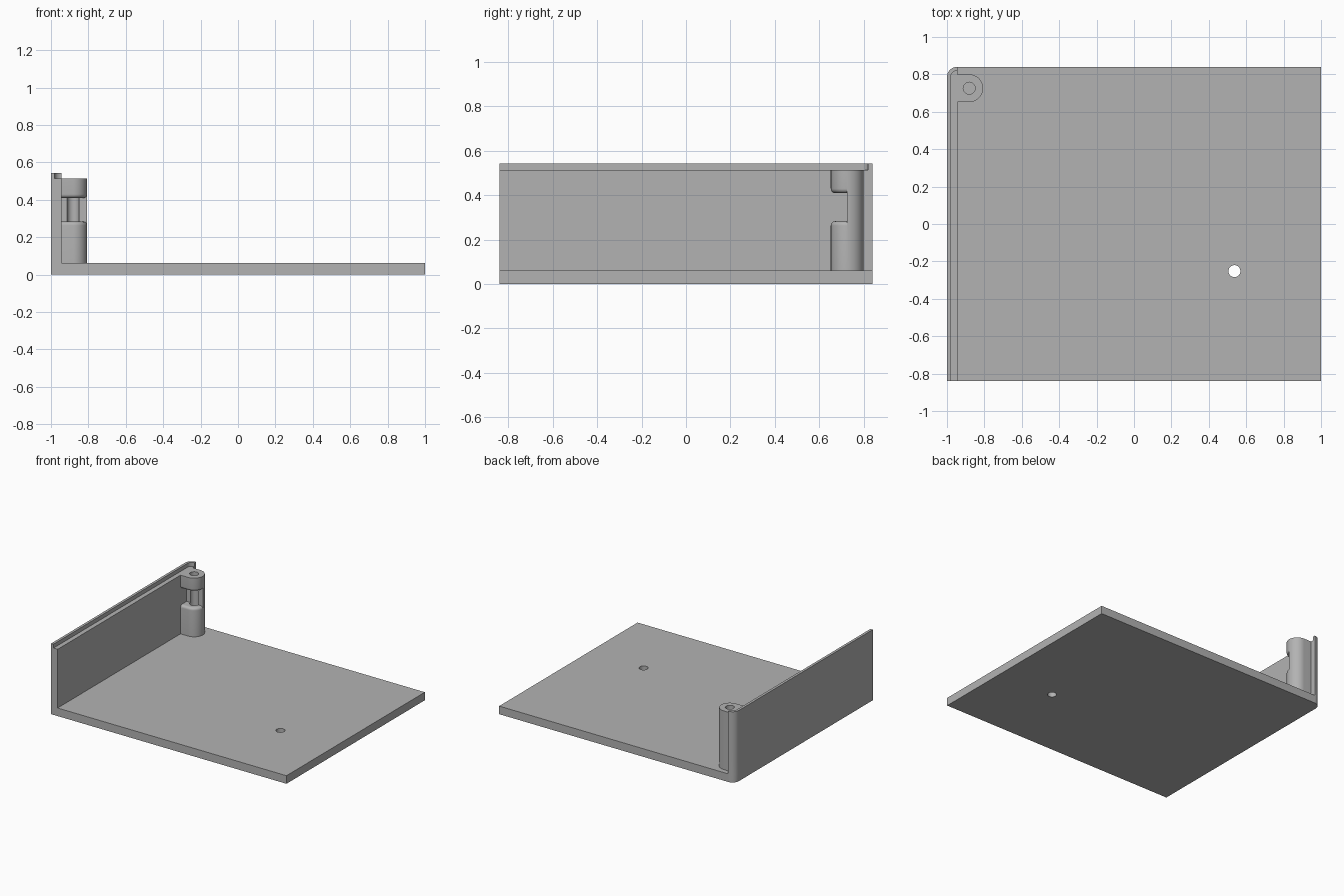
import bpy
import bmesh
from math import cos, sin, pi, radians

if "Cube" in bpy.data.objects:
    bpy.data.objects.remove(bpy.data.objects["Cube"], do_unlink=True)

grey = bpy.data.materials.new("plain_grey")
grey.use_nodes = True
grey.diffuse_color = (0.45, 0.45, 0.45, 1)
grey.node_tree.nodes["Principled BSDF"].inputs["Base Color"].default_value = grey.diffuse_color

# Main dimensions
HALF_X, HALF_Y = 1.0, 0.84
FLOOR_TOP, WALL_TOP, LIP_TOP = 0.062, 0.513, 0.543
WALL_IN, LIP_IN = -0.945, -0.98
CORNER = WALL_IN + HALF_X
POST_X, POST_Y, POST_R, HOLE_R = -0.881, 0.726, 0.074, 0.032
GAP_LOW, GAP_HIGH, FILLET = 0.283, 0.41, 0.02


def arc(cx, cy, r, start, end, steps=16):
    angles = [radians(start + (end - start) * i / steps) for i in range(steps + 1)]
    return [(cx + r * cos(a), cy + r * sin(a)) for a in angles]


def loft(name, sections):
    """Solid through a stack of (outline, height) sections with equal point counts."""
    bm = bmesh.new()
    rings = [[bm.verts.new((x, y, z)) for x, y in pts] for pts, z in sections]
    n = len(rings[0])
    for low, high in zip(rings, rings[1:]):
        for i in range(n):
            j = (i + 1) % n
            bm.faces.new((low[i], low[j], high[j], high[i]))
    bm.faces.new(rings[0])
    bm.faces.new(rings[-1])
    bmesh.ops.recalc_face_normals(bm, faces=bm.faces)
    mesh = bpy.data.meshes.new(name)
    bm.to_mesh(mesh)
    bm.free()
    mesh.materials.append(grey)
    obj = bpy.data.objects.new(name, mesh)
    bpy.context.collection.objects.link(obj)
    return obj


def prism(name, outline, z0, z1):
    return loft(name, [(outline, z0), (outline, z1)])


def combine(target, other, operation):
    mod = target.modifiers.new(operation, "BOOLEAN")
    mod.operation, mod.solver, mod.object = operation, "EXACT", other
    bpy.context.view_layer.objects.active = target
    bpy.ops.object.modifier_apply(modifier=mod.name)
    bpy.data.objects.remove(other, do_unlink=True)


def drill(target, x, y, z0, z1):
    circle = arc(x, y, HOLE_R, 0, 360, 40)[:-1]
    cutter = prism("hole_cutter", circle, z0, z1)
    cutter.hide_render = True
    combine(target, cutter, "DIFFERENCE")


# Shell: floor, side wall and raised lip share one rounded back corner
corner_y = HALF_Y - CORNER
outer = [(-HALF_X, -HALF_Y)] + arc(WALL_IN, corner_y, CORNER, 180, 90)
inner = arc(WALL_IN, corner_y, WALL_IN - LIP_IN, 90, 180)

shell = prism("floor_and_wall", outer + [(HALF_X, HALF_Y), (HALF_X, -HALF_Y)], 0, FLOOR_TOP)
wall = prism("wall", outer + [(WALL_IN, -HALF_Y)], 0, WALL_TOP)
lip = prism("lip", outer + inner + [(LIP_IN, -HALF_Y)], 0, LIP_TOP)
combine(shell, wall, "UNION")
combine(shell, lip, "UNION")
drill(shell, 0.537, -0.252, -0.1, 0.2)


# Screw post: solid back half, front half split by a rounded gap
def front_half(inset):
    r = POST_R - inset
    return ([(WALL_IN, POST_Y - r)] + arc(POST_X, POST_Y, r, -90, 0, 20)
            + [(POST_X + r - 0.01, POST_Y + 0.01), (WALL_IN, POST_Y + 0.01)])


def rounded_half(name, base, tip):
    direction = 1 if tip > base else -1
    sections = [(front_half(0), base)]
    for i in range(7):
        a = i / 6 * pi / 2
        sections.append((front_half(FILLET * (1 - cos(a))),
                         tip - direction * FILLET * (1 - sin(a))))
    return loft(name, sections)


back_outline = [(WALL_IN, POST_Y)] + arc(POST_X, POST_Y, POST_R, 0, 90, 20) + [(WALL_IN, POST_Y + POST_R)]
post = prism("screw_post", back_outline, FLOOR_TOP, WALL_TOP)
combine(post, rounded_half("post_lower", FLOOR_TOP, GAP_LOW), "UNION")
combine(post, rounded_half("post_upper", WALL_TOP, GAP_HIGH), "UNION")
drill(post, POST_X, POST_Y, 0.1, 0.7)

# Smooth the curved faces, keep corners crisp
for obj in (shell, post):
    bpy.ops.object.select_all(action="DESELECT")
    obj.select_set(True)
    bpy.context.view_layer.objects.active = obj
    bpy.ops.object.shade_smooth_by_angle(angle=radians(30))
